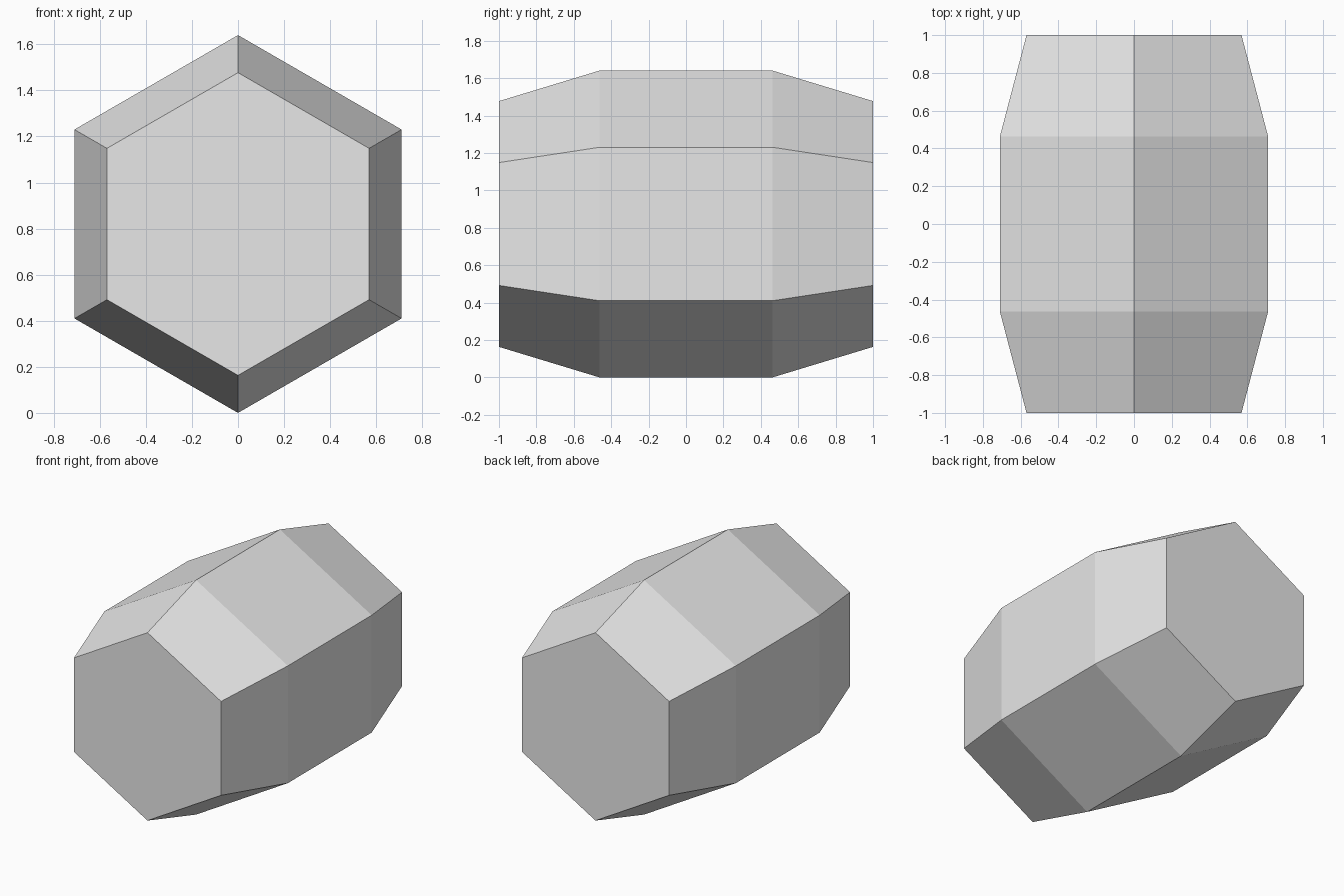
import bpy
import bmesh
from math import cos, sin, tau

if "Cube" in bpy.data.objects:
    bpy.data.objects.remove(bpy.data.objects["Cube"], do_unlink=True)

SIDES = 6
CENTRE_Z = 0.82
# Barrel profile: (position along y, corner radius)
PROFILE = [(-1, 0.657), (-0.463, 0.82), (0.463, 0.82), (1, 0.657)]

# Plain grey material
grey = bpy.data.materials.new("light_grey")
grey.use_nodes = True
colour = (0.8, 0.8, 0.8, 1)
grey.diffuse_color = colour
grey.node_tree.nodes["Principled BSDF"].inputs["Base Color"].default_value = colour


def ring(bm, y, radius):
    """Hexagon with a corner pointing straight up."""
    angles = [tau * i / SIDES for i in range(SIDES)]
    return [bm.verts.new((radius * sin(a), y, CENTRE_Z + radius * cos(a)))
            for a in angles]


# Hexagonal barrel with tapered ends
bm = bmesh.new()
rings = [ring(bm, y, r) for y, r in PROFILE]
for a, b in zip(rings, rings[1:]):
    for i in range(SIDES):
        j = (i + 1) % SIDES
        bm.faces.new((a[i], a[j], b[j], b[i]))

# Flat end caps
bm.faces.new(rings[0])
bm.faces.new(rings[-1])
bmesh.ops.recalc_face_normals(bm, faces=bm.faces)

mesh = bpy.data.meshes.new("hexagonal_barrel")
bm.to_mesh(mesh)
bm.free()
mesh.materials.append(grey)
barrel = bpy.data.objects.new("hexagonal_barrel", mesh)
bpy.context.collection.objects.link(barrel)
